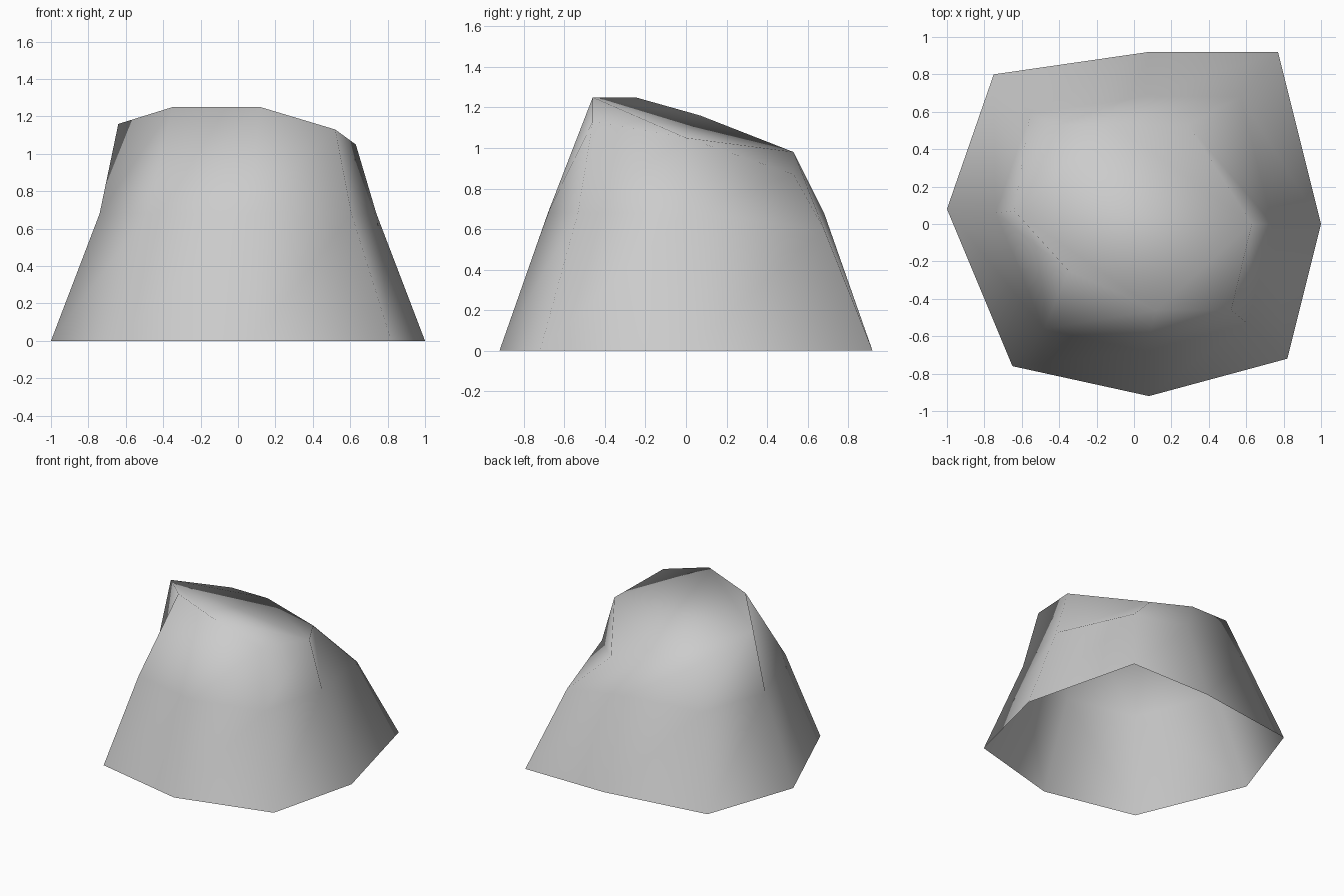
import bpy
import bmesh

cube = bpy.data.objects.get("Cube")
if cube:
    bpy.data.objects.remove(cube, do_unlink=True)

# Stone colour
stone = bpy.data.materials.new("stone_grey")
stone.use_nodes = True
grey = (0.6, 0.6, 0.6, 1)
stone.diffuse_color = grey
stone.node_tree.nodes["Principled BSDF"].inputs["Base Color"].default_value = grey

# Ground outline, counter-clockwise from the left side
base = [(1, 0), (0.77, 0.92), (0.08, 0.92), (-0.75, 0.8),
        (-1, 0.08), (-0.65, -0.76), (0.08, -0.92), (0.82, -0.72)]
# Sloping broken rim, in the same order
rim = [(0.63, 0, 1.05), (0.29, 0.53, 0.87), (-0.11, 0.53, 0.98), (-0.43, 0.53, 0.98),
       (-0.64, 0.07, 1.16), (-0.35, -0.25, 1.25), (0.12, -0.46, 1.25), (0.52, -0.46, 1.13)]
SHOULDER = 0.74

bm = bmesh.new()
foot = [bm.verts.new((x, y, 0)) for x, y in base]
waist = [bm.verts.new((x * SHOULDER, y * SHOULDER, 0.6 if i == 1 else 0.68))
         for i, (x, y) in enumerate(base)]
top = [bm.verts.new(p) for p in rim]

# Walls, open underneath
n = len(base)
for low, high in ((foot, waist), (waist, top)):
    for i in range(n):
        j = (i + 1) % n
        bm.faces.new((low[i], low[j], high[j], high[i]))

# Top facets: a middle panel with a triangle on each corner
for i in range(0, n, 2):
    bm.faces.new((top[i], top[i + 1], top[(i + 2) % n]))
bm.faces.new(top[::2])

for face in bm.faces:
    face.smooth = True
mesh = bpy.data.meshes.new("rock")
bm.to_mesh(mesh)
bm.free()
mesh.materials.append(stone)
rock = bpy.data.objects.new("rock", mesh)
bpy.context.collection.objects.link(rock)
